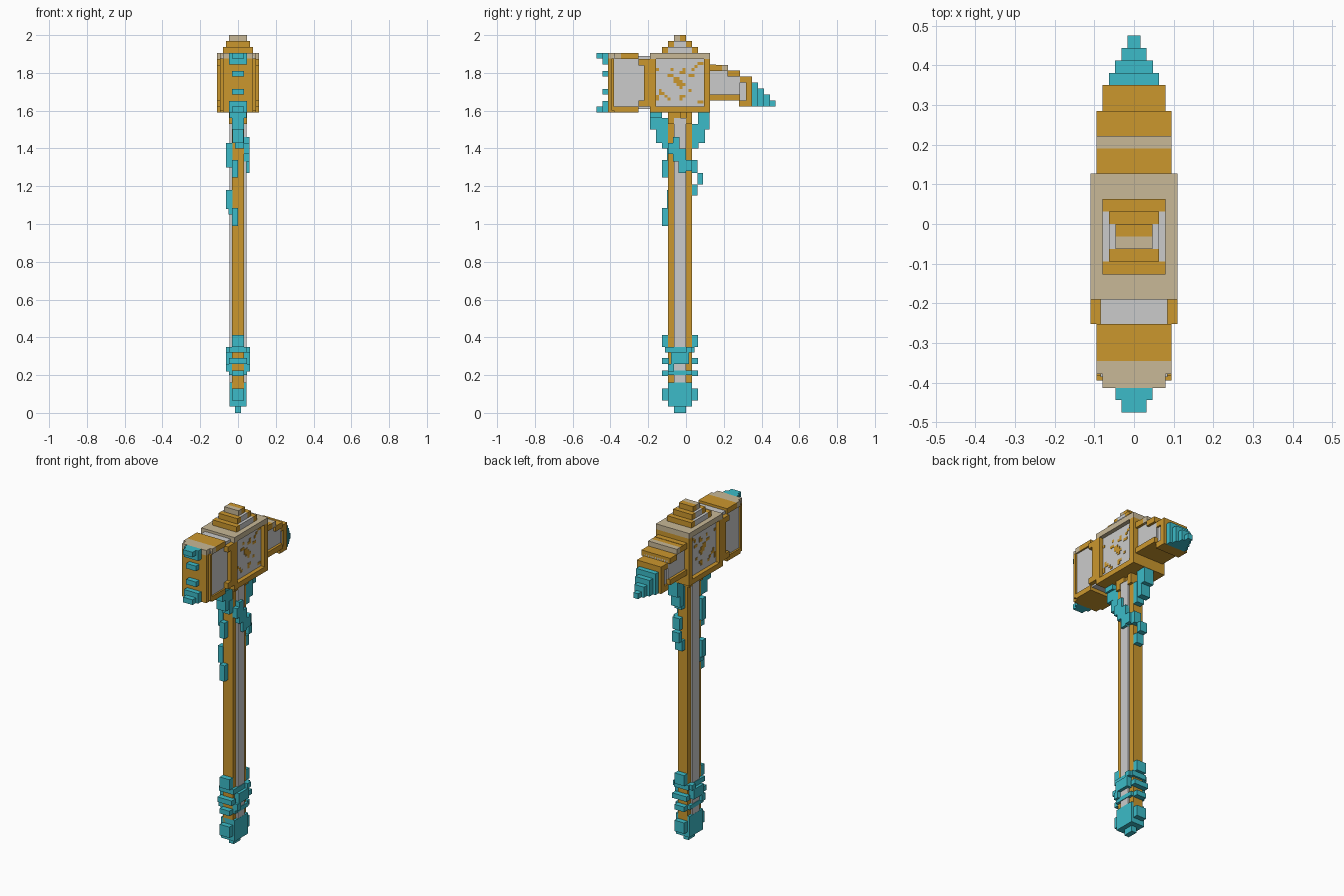
import bpy, bmesh

# Palette (linear values)
def material(name, rgb):
    m = bpy.data.materials.new(name)
    m.diffuse_color = (*rgb, 1)
    return m

GOLD = material("gold", (0.60, 0.31, 0.027))
TEAL = material("teal", (0.045, 0.50, 0.58))
GREY = material("pale grey", (0.60, 0.60, 0.60))
TAN = material("tan", (0.58, 0.48, 0.31))


def part(name, mat, boxes):
    """One object from boxes (x0, x1, y0, y1, z0, z1)."""
    bm = bmesh.new()
    for x0, x1, y0, y1, z0, z1 in boxes:
        for v in bmesh.ops.create_cube(bm, size=1)["verts"]:
            v.co = ((x0 + x1) / 2 + v.co.x * (x1 - x0),
                    (y0 + y1) / 2 + v.co.y * (y1 - y0),
                    (z0 + z1) / 2 + v.co.z * (z1 - z0))
    me = bpy.data.meshes.new(name)
    bm.to_mesh(me)
    bm.free()
    me.materials.append(mat)
    ob = bpy.data.objects.new(name, me)
    bpy.context.collection.objects.link(ob)
    return ob


def wide(h, *r):
    """Box centred on x with half width h."""
    return (-h, h, *r)


def sides(x0, x1, *r):
    """The same box on both x sides."""
    return [(x0, x1, *r), (-x1, -x0, *r)]


# Shaft: gold core with raised grey strips
part("shaft", GOLD, [wide(.032, -.095, .032, .1, 1.6)])
part("shaft_strips", GREY, sides(.03, .044, -.063, 0, .1, 1.56))
part("shaft_collar", GOLD, [wide(.047, -.095, -.063, 1.53, 1.6),
                            wide(.047, 0, .032, 1.53, 1.6),
                            wide(.047, -.07, -.03, 1.56, 1.6)])

# Pommel and grip rings
part("pommel", TEAL, [wide(.016, -.063, 0, 0, .04),
                      wide(.045, -.095, .032, .035, .16),
                      wide(.032, -.127, .063, .065, .13)])
part("grip_rings", TEAL, [
    wide(.032, -.127, -.09, .35, .413), wide(.032, .03, .063, .35, .413),
    wide(.047, -.11, .045, .32, .35),
    wide(.047, -.127, -.09, .26, .29), wide(.047, .03, .063, .26, .29),
    wide(.032, -.127, -.09, .195, .225), wide(.032, .03, .063, .195, .225)]
    + sides(.03, .063, -.08, .016, .26, .32)
    + sides(.03, .063, -.095, -.063, .22, .26)
    + sides(.03, .063, 0, .032, .32, .35)
    + sides(.03, .048, -.095, .032, .2, .225))

# Vines creeping down the shaft
part("vines", TEAL, [
    wide(.045, -.19, -.127, 1.56, 1.65), wide(.032, -.19, -.14, 1.5, 1.57),
    wide(.03, -.16, -.095, 1.43, 1.56), (-.016, .032, -.127, -.063, 1.4, 1.48),
    wide(.032, .095, .125, 1.5, 1.61), wide(.03, .063, .1, 1.43, 1.61),
    (-.016, .032, .03, .065, 1.4, 1.53),
    (.03, .06, -.07, -.035, 1.33, 1.46), (.03, .06, -.04, 0, 1.27, 1.4),
    (.03, .06, 0, .032, 1.28, 1.34), (.0, .047, .03, .06, 1.27, 1.34),
    (-.016, .03, .06, .09, 1.21, 1.27), (-.016, .03, .03, .06, 1.15, 1.21),
    (.03, .06, -.095, -.063, 1.37, 1.43),
    (-.032, 0, -.127, -.09, 1.245, 1.34), (-.032, 0, -.127, -.09, .99, 1.085),
    (-.063, -.03, -.1, -.063, 1.3, 1.43), (-.063, -.03, -.1, -.063, 1.08, 1.18),
    (-.05, -.03, -.1, -.063, 1.05, 1.1)])

# Central block: recessed panel inside a frame
part("block_panel", GREY, [wide(.085, -.18, .12, 1.6, 1.89)])
part("block_top", TAN, [wide(.11, -.19, .127, 1.873, 1.905)])
part("block_frame", GOLD, [wide(.11, -.19, .127, 1.59, 1.621),
                           wide(.11, -.222, -.16, 1.655, 1.845),
                           wide(.11, -.19, -.16, 1.62, 1.875),
                           wide(.11, .095, .127, 1.62, 1.873),
                           wide(.11, -.252, -.19, 1.84, 1.873),
                           wide(.11, -.252, -.19, 1.621, 1.655)])

# Inlaid emblem and speckles, as thin plates on both panel sides
cells = [(7, 7), (8, 7), (7, 8), (8, 8), (6, 8), (9, 7), (7, 9), (8, 6), (6, 9),
         (8, 11), (9, 11), (9, 12), (5, 10), (4, 10), (11, 10), (12, 10),
         (12, 12), (13, 13), (1, 4), (1, 5), (2, 4), (3, 3), (0, 2), (0, 3),
         (8, 3), (9, 3), (8, 2), (11, 5), (5, 12), (14, 14), (15, 14), (0, 12),
         (4, 2), (14, 1), (15, 1)]
S = .0158
inlay = []
for c, r in cells:
    y, z = -.16 + c * S, 1.621 + r * S
    inlay += sides(.084, .087, y, y + S, z, z + S)
part("panel_inlay", GOLD, inlay)

# Stepped crown: gold ends, grey flanks
for i, (h, y0, y1) in enumerate([(.08, -.127, .063), (.063, -.095, .032)]):
    z = 1.905 + i * .032
    part(f"crown_step_{i + 1}", GOLD, [wide(h, y0, y0 + .032, z, z + .032),
                                       wide(h, y1 - .032, y1, z, z + .032),
                                       wide(h - .017, y0, y1, z, z + .032)])
    part(f"crown_flanks_{i + 1}", GREY,
         sides(h - .018, h, y0 + .032, y1 - .032, z, z + .032))
part("crown_tip_front", TAN, [wide(.047, -.063, -.032, 1.969, 2)])
part("crown_tip_back", GOLD, [wide(.047, -.032, 0, 1.969, 2)])

# Striking head
part("head_core", GREY, [wide(.085, -.385, -.18, 1.61, 1.89)])
part("head_plates", GOLD, [wide(.08, -.413, -.38, 1.59, 1.875),
                           wide(.095, -.395, -.38, 1.6, 1.875),
                           wide(.095, -.345, -.252, 1.873, 1.905),
                           wide(.095, -.38, -.252, 1.59, 1.621)])
part("head_brow", TAN, [wide(.08, -.413, -.375, 1.873, 1.905),
                        wide(.095, -.378, -.345, 1.873, 1.905)])
part("head_studs", TEAL, [wide(.047, -.443, -.41, 1.845, 1.905),
                          wide(.032, -.475, -.44, 1.875, 1.905),
                          wide(.032, -.443, -.41, 1.78, 1.81),
                          wide(.032, -.443, -.41, 1.685, 1.715),
                          wide(.047, -.443, -.41, 1.59, 1.65),
                          wide(.032, -.475, -.44, 1.59, 1.621)])

# Back beak: grey core under stepped gold plates
part("beak_core", GREY, [wide(.08, .12, .22, 1.66, 1.83),
                         wide(.08, .22, .285, 1.66, 1.795),
                         wide(.07, .28, .33, 1.64, 1.76)])
part("beak_plates", GOLD, [wide(.095, .12, .16, 1.81, 1.845),
                           wide(.095, .16, .19, 1.81, 1.843),
                           wide(.095, .22, .285, 1.78, 1.813),
                           wide(.08, .285, .35, 1.75, 1.782),
                           wide(.08, .317, .35, 1.621, 1.76),
                           wide(.095, .12, .285, 1.653, 1.685),
                           wide(.08, .28, .35, 1.621, 1.655)])
part("beak_ridge", TAN, [wide(.095, .19, .222, 1.81, 1.843)])

# Crystal point, stepping down
part("beak_point", TEAL, [wide(.063 - .0157 * i, .348 + .0317 * i, .38 + .0317 * i,
                               1.621, 1.748 - .0317 * i) for i in range(4)])
